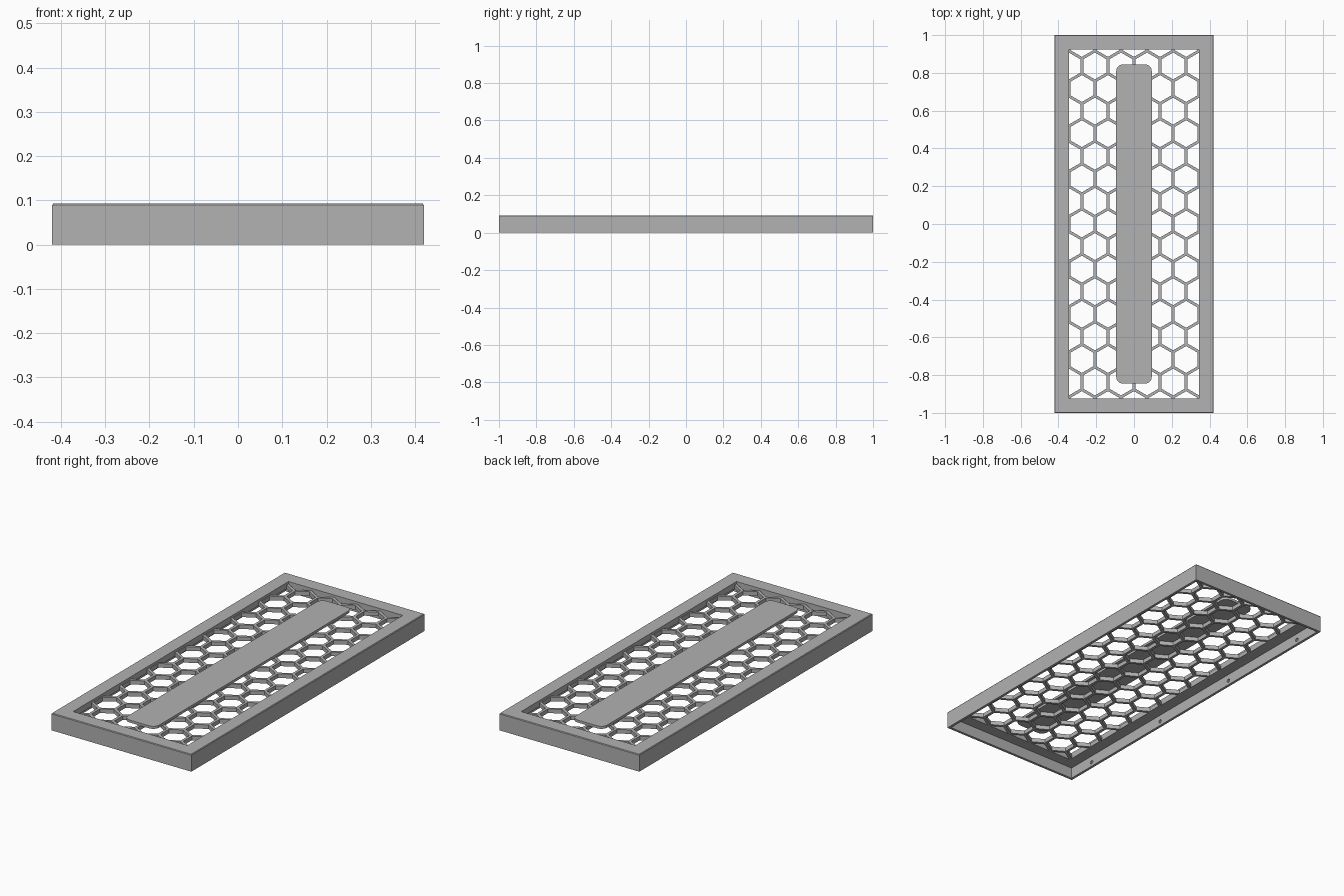
import bpy, bmesh, math
from mathutils import Matrix

if "Cube" in bpy.data.objects:
    bpy.data.objects.remove(bpy.data.objects["Cube"], do_unlink=True)

HALF_X, HALF_Y, TOP = 0.42, 1.0, 0.093
BORDER, WALL, UNDERSIDE = 0.077, 0.014, 0.06
PITCH, STRUT = 0.138, 0.015
GRILLE_LOW, GRILLE_TOP = 0.058, 0.08

grey = bpy.data.materials.new("plain_grey")
grey.use_nodes = True
COLOUR = (0.445, 0.445, 0.445, 1)
grey.diffuse_color = COLOUR
grey.node_tree.nodes["Principled BSDF"].inputs["Base Color"].default_value = COLOUR


def finish(name, bm):
    bmesh.ops.recalc_face_normals(bm, faces=bm.faces)
    mesh = bpy.data.meshes.new(name)
    bm.to_mesh(mesh)
    bm.free()
    mesh.materials.append(grey)
    ob = bpy.data.objects.new(name, mesh)
    bpy.context.collection.objects.link(ob)
    return ob


def prism(bm, outline, low, high):
    """Extrude a flat outline between two heights."""
    rings = [[bm.verts.new((x, y, z)) for x, y in outline] for z in (low, high)]
    bm.faces.new(rings[0][::-1])
    bm.faces.new(rings[1])
    for i in range(len(outline)):
        j = (i + 1) % len(outline)
        bm.faces.new((rings[0][i], rings[0][j], rings[1][j], rings[1][i]))


def cut(target, cutter):
    """Subtract the cutter and discard it."""
    cutter.hide_render = True
    mod = target.modifiers.new("cut", "BOOLEAN")
    mod.operation, mod.solver, mod.object = "DIFFERENCE", "EXACT", cutter
    bpy.context.view_layer.objects.active = target
    bpy.ops.object.modifier_apply(modifier=mod.name)
    bpy.data.objects.remove(cutter, do_unlink=True)


def rounded_rect(hx, hy, r, steps=6):
    pts = []
    for k, (sx, sy) in enumerate([(1, 1), (-1, 1), (-1, -1), (1, -1)]):
        for i in range(steps + 1):
            a = math.pi / 2 * (k + i / steps)
            pts.append((sx * (hx - r) + r * math.cos(a), sy * (hy - r) + r * math.sin(a)))
    return pts


# Frame: rim section carried round a rectangle, open underneath
section = [(0, 0), (0, TOP - 0.004), (0.003, TOP), (BORDER, TOP),
           (BORDER, UNDERSIDE), (WALL, UNDERSIDE), (WALL, 0)]
bm = bmesh.new()
rings = [[bm.verts.new((sx * (HALF_X - d), sy * (HALF_Y - d), z))
          for sx, sy in ((1, 1), (-1, 1), (-1, -1), (1, -1))] for d, z in section]
for n, ring in enumerate(rings):
    nxt = rings[(n + 1) % len(rings)]
    for i in range(4):
        j = (i + 1) % 4
        bm.faces.new((ring[i], ring[j], nxt[j], nxt[i]))
frame = finish("frame", bm)

# Blind holes on the inside of the long walls
bm = bmesh.new()
for side in (-1, 1):
    for k in range(4):
        place = Matrix.Translation((side * (HALF_X - WALL), -0.825 + 0.55 * k, 0.024))
        bmesh.ops.create_cone(bm, cap_ends=True, segments=16, radius1=0.01, radius2=0.01,
                              depth=0.016, matrix=place @ Matrix.Rotation(math.pi / 2, 4, "Y"))
cut(frame, finish("hole_cutter", bm))

# Honeycomb grille: slab pierced by staggered hexagons
open_x, open_y = HALF_X - BORDER, HALF_Y - BORDER
bm = bmesh.new()
slab_x, slab_y = open_x + 0.001, open_y + 0.001
prism(bm, [(slab_x, slab_y), (-slab_x, slab_y), (-slab_x, -slab_y), (slab_x, -slab_y)],
      GRILLE_LOW, GRILLE_TOP)
grille = finish("honeycomb_grille", bm)
bm = bmesh.new()
radius = (PITCH - STRUT) / math.sqrt(3)
for row in range(-8, 9):
    for col in range(-3, 4):
        cx = (col + 0.5 * (row % 2)) * PITCH
        cy = row * PITCH * math.sqrt(3) / 2
        hexagon = [(cx + radius * math.sin(k * math.pi / 3),
                    cy - radius * math.cos(k * math.pi / 3)) for k in range(6)]
        hexagon.reverse()
        prism(bm, hexagon[::-1], 0, TOP + 0.05)
cut(grille, finish("hexagon_cutter", bm))

# Centre plate resting on the grille, level with the frame
bm = bmesh.new()
prism(bm, rounded_rect(0.094, 0.845, 0.035), GRILLE_TOP - 0.0005, TOP)
finish("centre_plate", bm)
